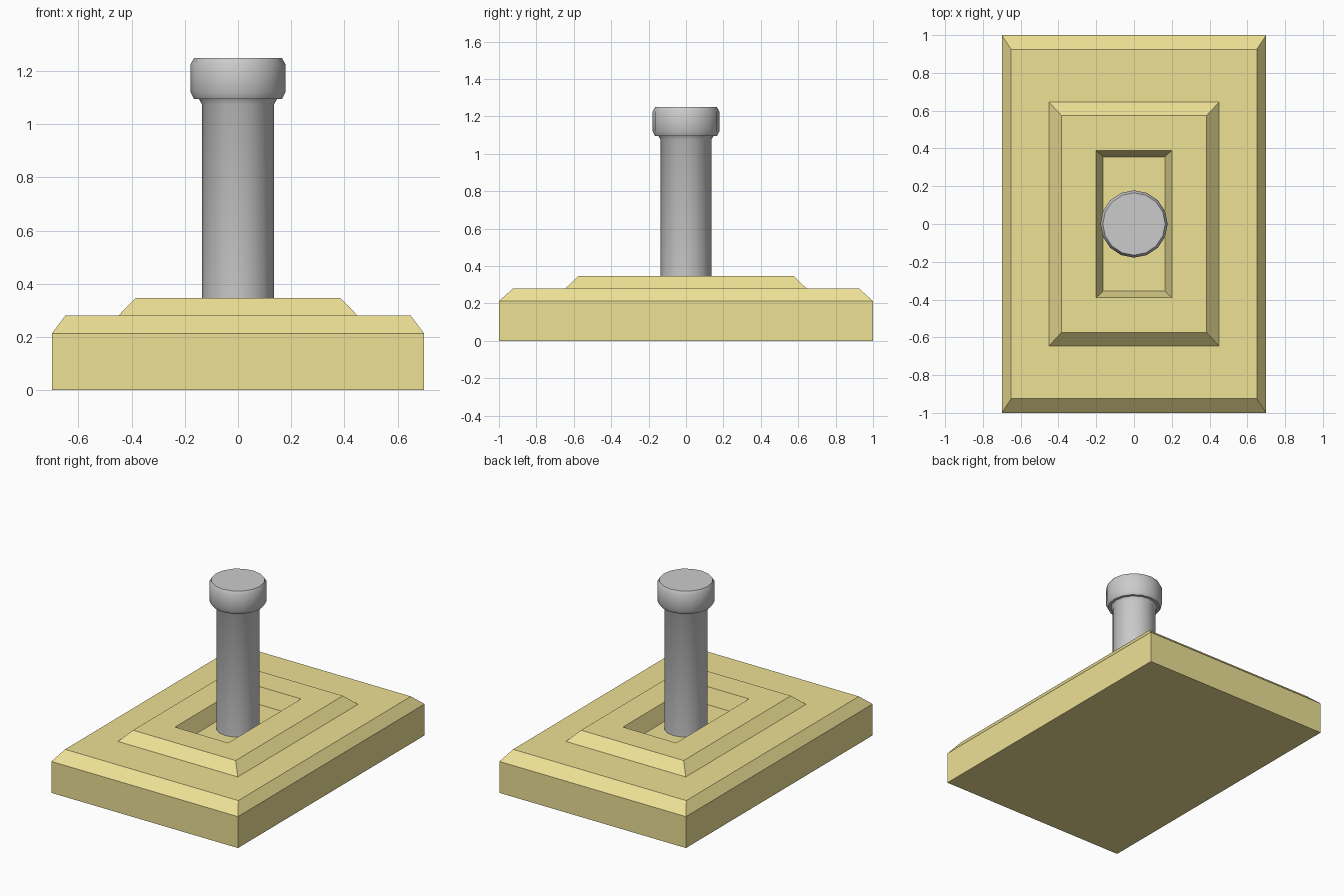
import bpy, bmesh, math

if "Cube" in bpy.data.objects:
    bpy.data.objects.remove(bpy.data.objects["Cube"])


def loft(name, rings, smooth=False):
    """Bridge matching closed rings and cap both ends."""
    bm = bmesh.new()
    loops = [[bm.verts.new(p) for p in ring] for ring in rings]
    n = len(loops[0])
    for a, b in zip(loops, loops[1:]):
        for i in range(n):
            j = (i + 1) % n
            bm.faces.new((a[i], a[j], b[j], b[i]))
    bm.faces.new(loops[0][::-1])
    bm.faces.new(loops[-1])
    mesh = bpy.data.meshes.new(name)
    bm.to_mesh(mesh)
    bm.free()
    ob = bpy.data.objects.new(name, mesh)
    bpy.context.collection.objects.link(ob)
    if smooth:
        bpy.ops.object.select_all(action='DESELECT')
        ob.select_set(True)
        bpy.context.view_layer.objects.active = ob
        bpy.ops.object.shade_smooth_by_angle(angle=math.radians(50))
    return ob


def rect(x, y, z):
    return [(-x, -y, z), (x, -y, z), (x, y, z), (-x, y, z)]


def circle(r, z, n=16):
    return [(r * math.cos(math.tau * i / n), r * math.sin(math.tau * i / n), z)
            for i in range(n)]


# Stepped rectangular base with a sloped recess in the middle
base = loft("base_plate", [rect(*p) for p in (
    (0.70, 1.00, 0.0), (0.70, 1.00, 0.213), (0.65, 0.925, 0.28),
    (0.45, 0.645, 0.28), (0.385, 0.575, 0.347),
    (0.20, 0.39, 0.347), (0.163, 0.355, 0.245))])
olive = bpy.data.materials.new("olive")
olive.diffuse_color = (0.85, 0.75, 0.3, 1)
olive.use_nodes = True
olive.node_tree.nodes["Principled BSDF"].inputs["Base Color"].default_value = olive.diffuse_color
base.data.materials.append(olive)

# Lever shaft with flared collar and bevelled knob, one turned profile
loft("lever", [circle(r, z) for r, z in (
    (0.135, 0.24), (0.135, 1.075), (0.147, 1.095), (0.165, 1.095),
    (0.178, 1.12), (0.178, 1.227), (0.165, 1.25))], smooth=True)
